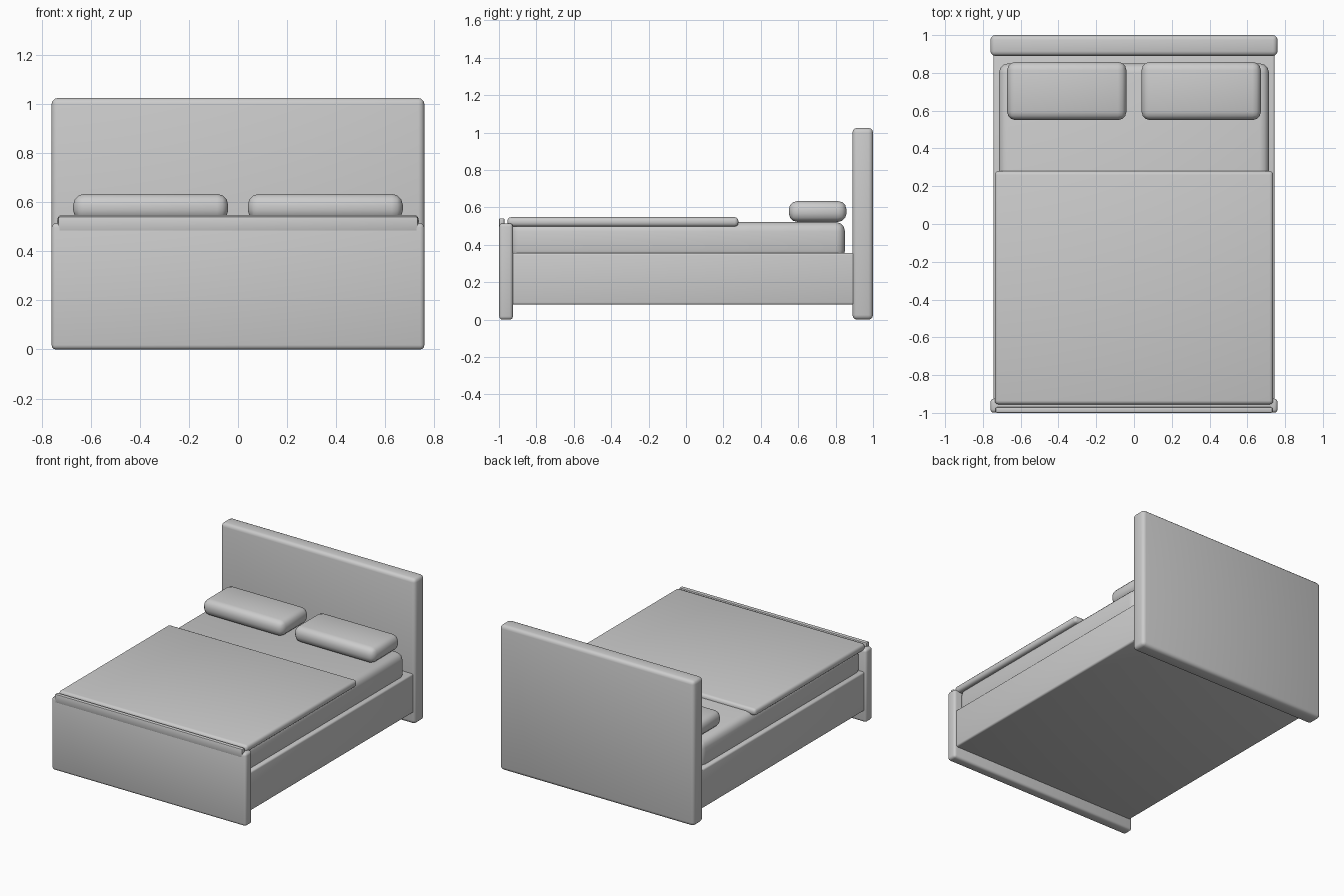
import bpy
import math

old = bpy.data.objects.get("Cube")
if old:
    bpy.data.objects.remove(old, do_unlink=True)

grey = bpy.data.materials.new("light_grey")
grey.use_nodes = True
colour = (0.6, 0.6, 0.6, 1)
grey.diffuse_color = colour
grey.node_tree.nodes["Principled BSDF"].inputs["Base Color"].default_value = colour


def rounded_box(name, xs, ys, zs, radius, segments=3):
    """Box between the given limits on each axis, with rounded edges."""
    limits = (xs, ys, zs)
    bpy.ops.mesh.primitive_cube_add(size=1, location=[sum(l) / 2 for l in limits])
    box = bpy.context.object
    box.name = name
    box.scale = [l[1] - l[0] for l in limits]
    bpy.ops.object.transform_apply(location=False, rotation=False, scale=True)
    bevel = box.modifiers.new("rounding", 'BEVEL')
    bevel.width = radius
    bevel.segments = segments
    bpy.ops.object.modifier_apply(modifier=bevel.name)
    bpy.ops.object.shade_smooth_by_angle(angle=math.radians(35))
    box.data.materials.append(grey)
    return box


# Bed frame
rounded_box("headboard", (-0.76, 0.76), (0.89, 1.0), (0, 1.025), 0.025)
rounded_box("footboard", (-0.76, 0.76), (-0.999, -0.925), (0, 0.515), 0.018)
rounded_box("base", (-0.745, 0.745), (-0.95, 0.92), (0.08, 0.357), 0.012)

# Bedding
rounded_box("mattress", (-0.715, 0.715), (-0.94, 0.85), (0.32, 0.522), 0.05)
rounded_box("blanket", (-0.737, 0.737), (-0.955, 0.28), (0.498, 0.548), 0.02)
rounded_box("blanket_fold", (-0.733, 0.733), (-1.0, -0.97), (0.48, 0.542), 0.007, 2)

# Pillows
for side, xs in (("left", (0.04, 0.672)), ("right", (-0.672, -0.04))):
    rounded_box(side + "_pillow", xs, (0.55, 0.858), (0.523, 0.634), 0.045)
